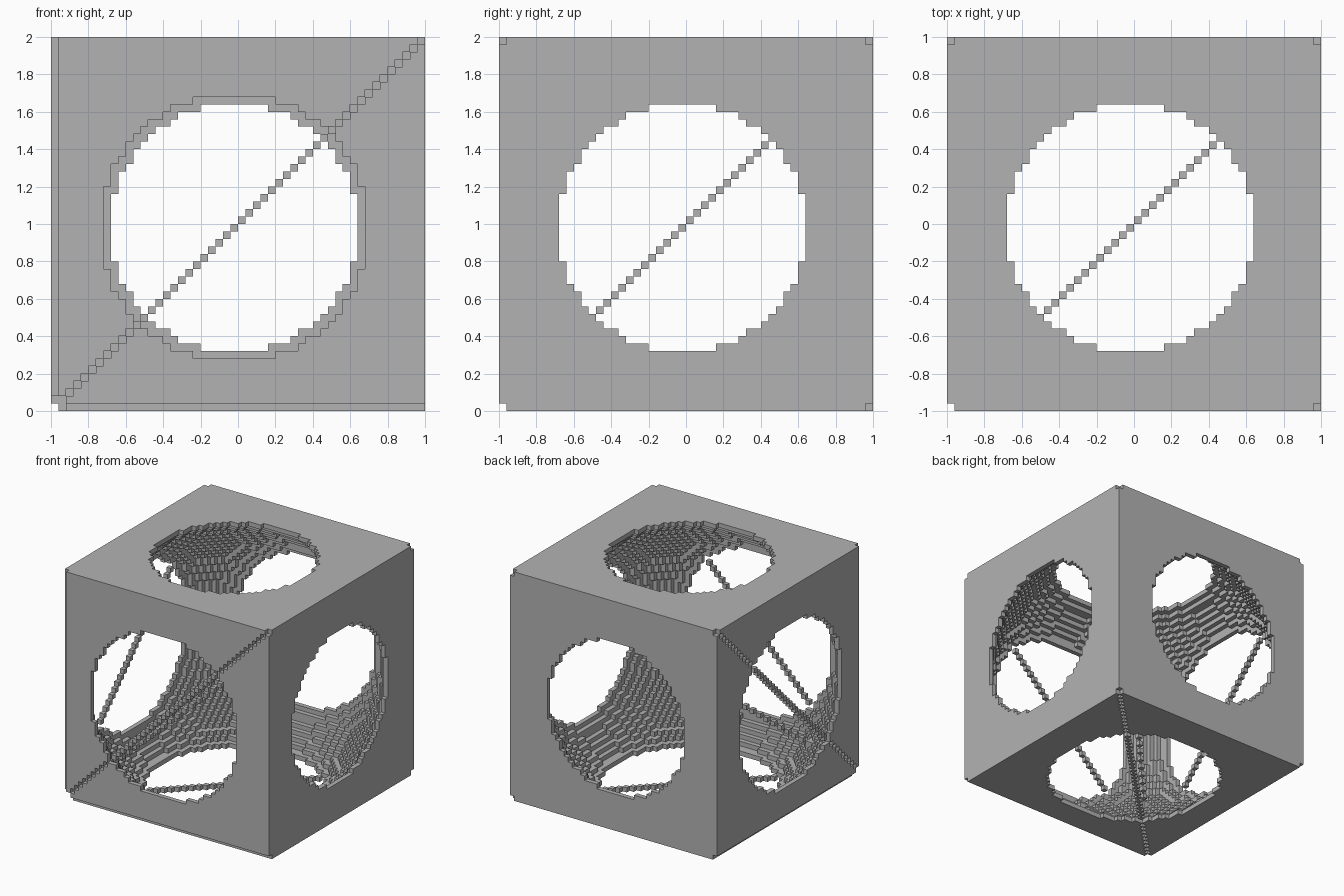
import bpy
import bmesh
from mathutils import Vector
from itertools import product

cube = bpy.data.objects.get("Cube")
if cube:
    bpy.data.objects.remove(cube, do_unlink=True)

COUNT = 50              # cells along each side
SIZE = 2 / COUNT
MIDDLE = 24             # centre cell of the round hollow
RADIUS = 30             # radius of the hollow in cells

grey = bpy.data.materials.new("plain_grey")
grey.use_nodes = True
grey.diffuse_color = (0.45, 0.45, 0.45, 1)
grey.node_tree.nodes["Principled BSDF"].inputs["Base Color"].default_value = grey.diffuse_color


def in_hollow(cell):
    return sum((c - MIDDLE) ** 2 for c in cell) < RADIUS ** 2


def on_ray(cell):
    """Rays leave the origin corner along edges, face diagonals and the body diagonal."""
    return len({c for c in cell if c}) <= 1


def build_cells(name, cells, solid):
    """Skin a set of cells, leaving out faces between touching solid cells."""
    bm = bmesh.new()
    corners = {}

    def corner(key):
        if key not in corners:
            corners[key] = bm.verts.new(Vector(key) * SIZE - Vector((1, 1, 0)))
        return corners[key]

    for cell in cells:
        for axis, side in product(range(3), (0, 1)):
            beside = list(cell)
            beside[axis] += 2 * side - 1
            if tuple(beside) in solid:
                continue
            ring = []
            for u, v in ((0, 0), (1, 0), (1, 1), (0, 1)):
                key = list(cell)
                key[axis] += side
                key[(axis + 1) % 3] += u
                key[(axis + 2) % 3] += v
                ring.append(corner(tuple(key)))
            bm.faces.new(ring if side else ring[::-1])

    mesh = bpy.data.meshes.new(name)
    bm.to_mesh(mesh)
    bm.free()
    mesh.materials.append(grey)
    obj = bpy.data.objects.new(name, mesh)
    bpy.context.collection.objects.link(obj)
    return obj


# Block with a round hollow and grooves cut along the rays
grid = list(product(range(COUNT), repeat=3))
block = [c for c in grid if not in_hollow(c) and not on_ray(c)]

# Rays turn into stepped rods where they cross the hollow
rods = [c for c in grid if in_hollow(c) and on_ray(c)]

solid = set(block) | set(rods)
build_cells("hollow_block", block, solid)
build_cells("diagonal_rods", rods, solid)
